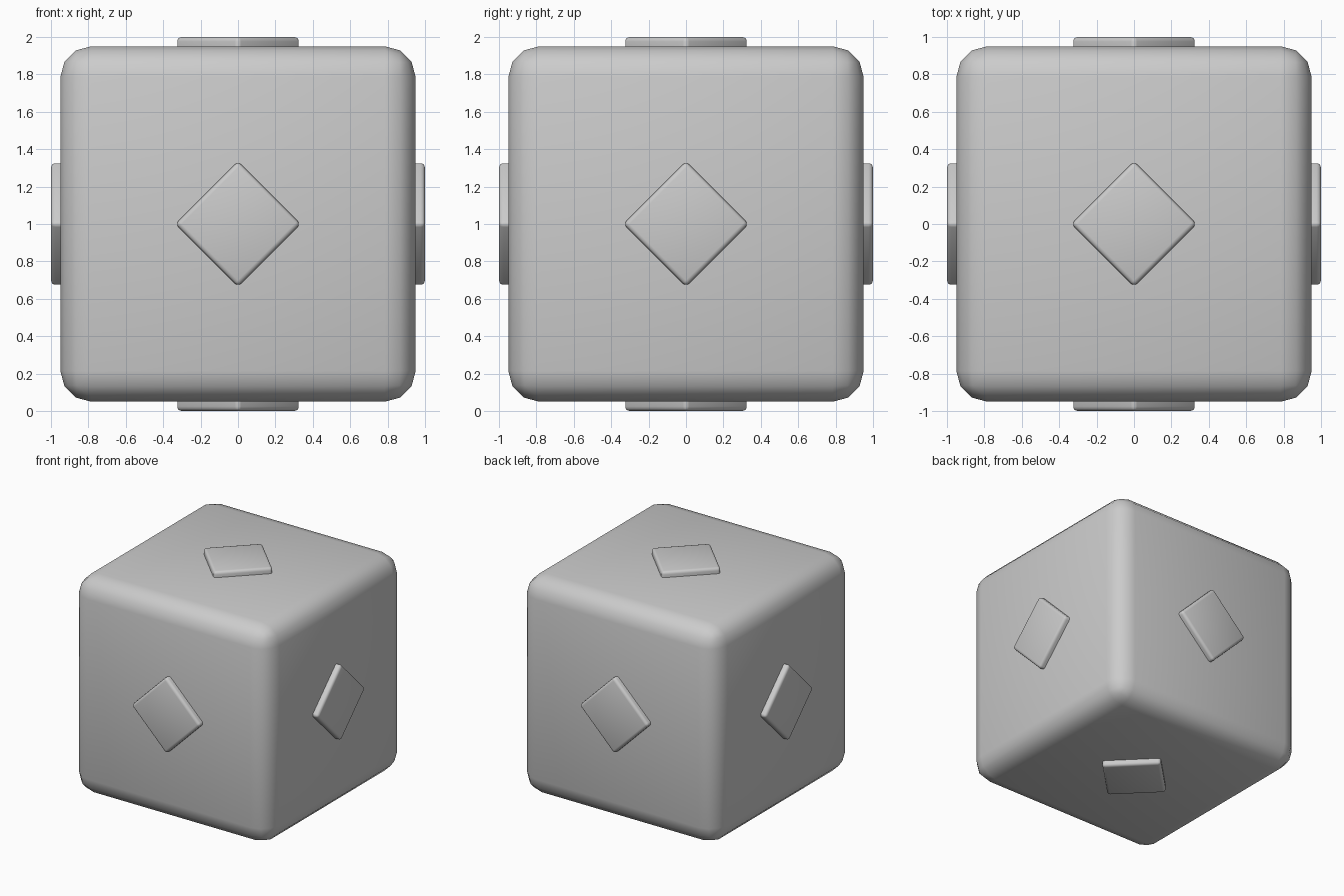
import bpy
from math import pi
from mathutils import Matrix

if "Cube" in bpy.data.objects:
    bpy.data.objects.remove(bpy.data.objects["Cube"])


def rounded_box(name, size, bevel, segments, matrix):
    """Box with rounded edges, smooth shaded."""
    bpy.ops.mesh.primitive_cube_add(size=1)
    ob = bpy.context.object
    ob.name = name
    ob.data.transform(Matrix.Diagonal((*size, 1)))
    mod = ob.modifiers.new("rounding", 'BEVEL')
    mod.width = bevel
    mod.segments = segments
    bpy.ops.object.modifier_apply(modifier=mod.name)
    bpy.ops.object.shade_smooth_by_angle(angle=pi / 4)
    ob.matrix_world = matrix
    return ob


centre = Matrix.Translation((0, 0, 1))

# Main rounded cube
rounded_box("body", (1.9, 1.9, 1.9), 0.165, 3, centre)

# One raised diamond stud on each of the six faces
faces = {
    "top": Matrix.Identity(4),
    "bottom": Matrix.Rotation(pi, 4, 'X'),
    "front": Matrix.Rotation(pi / 2, 4, 'X'),
    "back": Matrix.Rotation(-pi / 2, 4, 'X'),
    "right": Matrix.Rotation(pi / 2, 4, 'Y'),
    "left": Matrix.Rotation(-pi / 2, 4, 'Y'),
}
depth = 0.12
for side, turn in faces.items():
    place = (centre @ turn @ Matrix.Translation((0, 0, 1 - depth / 2))
             @ Matrix.Rotation(pi / 4, 4, 'Z'))
    rounded_box(side + "_diamond_stud", (0.474, 0.474, depth), 0.024, 3, place)
